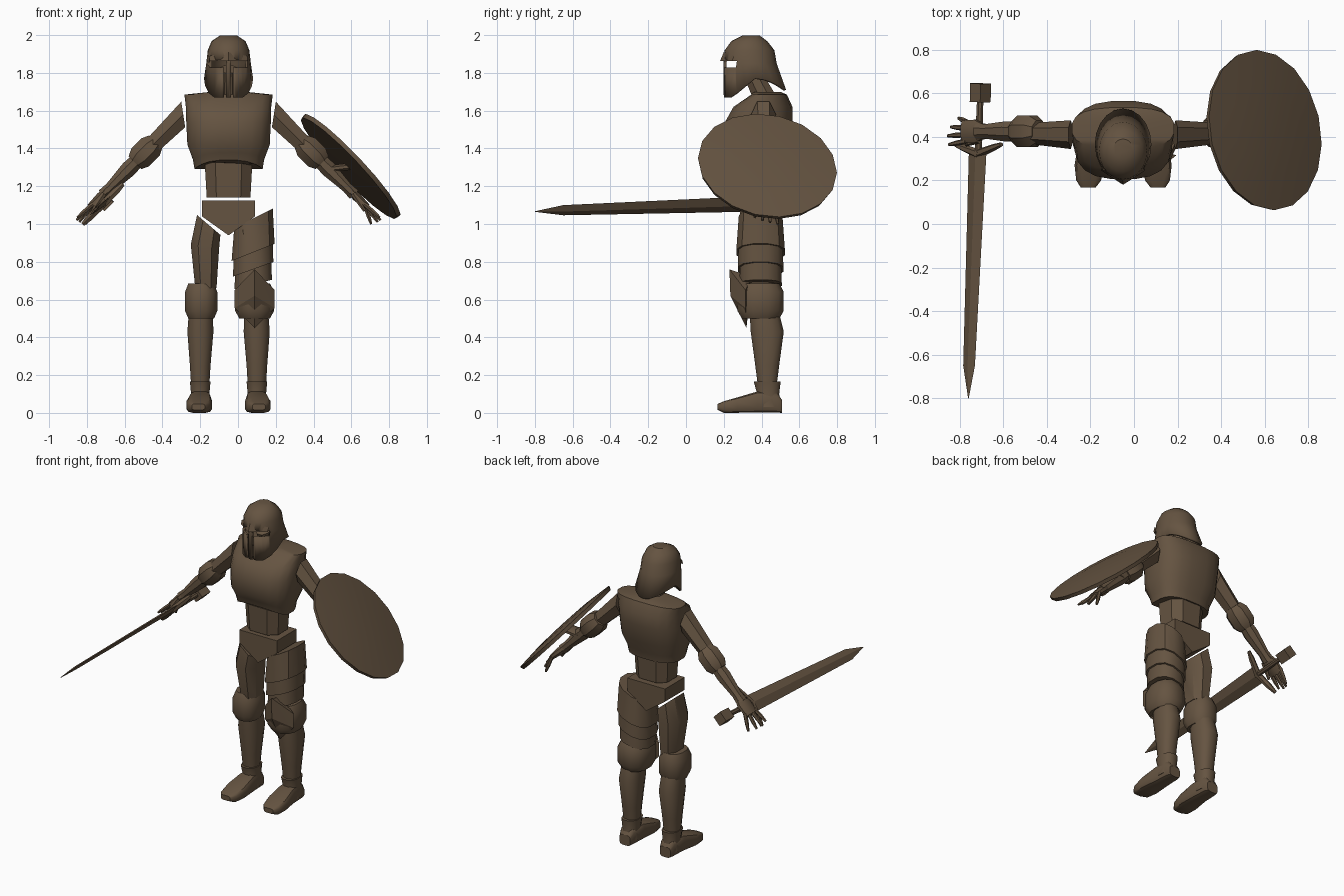
import bpy, bmesh, math
from mathutils import Vector as V

if "Cube" in bpy.data.objects:
    bpy.data.objects.remove(bpy.data.objects["Cube"])

CX = -0.05          # body centre line
YA = 0.425          # arm depth
bronze = bpy.data.materials.new("dark bronze")
bronze.diffuse_color = (0.13, 0.088, 0.053, 1)
bronze.use_nodes = True
bronze.node_tree.nodes["Principled BSDF"].inputs["Base Color"].default_value = bronze.diffuse_color


def finish(name, bm, angle=35):
    bmesh.ops.recalc_face_normals(bm, faces=bm.faces)
    me = bpy.data.meshes.new(name)
    bm.to_mesh(me)
    bm.free()
    ob = bpy.data.objects.new(name, me)
    bpy.context.collection.objects.link(ob)
    me.materials.append(bronze)
    bpy.ops.object.select_all(action='DESELECT')
    ob.select_set(True)
    bpy.context.view_layer.objects.active = ob
    bpy.ops.object.shade_smooth_by_angle(angle=math.radians(angle))
    return ob


def loft(name, rings, caps=(True, True), angle=35):
    bm = bmesh.new()
    rows = [[bm.verts.new(p) for p in r] for r in rings]
    n = len(rows[0])
    for a, b in zip(rows, rows[1:]):
        for i in range(n):
            j = (i + 1) % n
            bm.faces.new((a[i], a[j], b[j], b[i]))
    for row, cap in zip((rows[0], rows[-1]), caps):
        if cap:
            bm.faces.new(row)
    return finish(name, bm, angle)


def hull(name, pts, angle=35):
    bm = bmesh.new()
    for p in pts:
        bm.verts.new(p)
    bmesh.ops.convex_hull(bm, input=bm.verts)
    return finish(name, bm, angle)


def ring(c, u, v, n=12, p=2):
    c, u, v = V(c), V(u), V(v)
    f = lambda t: math.copysign(abs(t) ** (2 / p), t)
    angs = [2 * math.pi * (i + .5) / n if n > 4 else math.pi * i / 2 for i in range(n)]
    return [c + u * f(math.cos(a)) + v * f(math.sin(a)) for a in angs]


def tube(name, rows, n=12, p=2.4, **kw):
    """Upright loft: rows of (x, y, z, half width, half depth, slope)."""
    return loft(name, [ring((x, y, z), (rx, 0, rx * s), (0, ry, 0), n, p)
                       for x, y, z, rx, ry, s in rows], **kw)


def limb(name, a, b, rows, n=8, **kw):
    """Loft from a to b: rows of (fraction, thickness, width)."""
    a, b = V(a), V(b)
    d = (b - a).normalized()
    y = V((0, 1, 0)) if abs(d.y) < .9 else V((1, 0, 0))
    v = (y - d * y.dot(d)).normalized()
    u = v.cross(d)
    return loft(name, [ring(a.lerp(b, t), u * r, v * w, n) for t, r, w in rows], **kw)


# Helmet shell with low cheeks and flared neck guard
def helmet_ring(z, rx, front, back, lower=False):
    pts = []
    for i in range(20):
        a = 2 * math.pi * i / 20
        c = math.cos(a)
        zz = z
        if lower:
            zz = 1.77 - .1 * min(1, 1.3 * c) if c > 0 else 1.77 - .06 * c * c
        pts.append((CX + rx * math.sin(a), (front + back) / 2 - (back - front) / 2 * c, zz))
    return pts


helmet = loft("helmet", [helmet_ring(0, .13, .2, .53, True),
                         helmet_ring(1.85, .118, .198, .48),
                         helmet_ring(1.92, .11, .205, .468),
                         helmet_ring(1.968, .09, .24, .43),
                         helmet_ring(1.998, .045, .30, .39)], (False, True))
sol = helmet.modifiers.new("thickness", 'SOLIDIFY')
sol.thickness, sol.offset = .014, -1
cutters = []
for s in (-1, 1):
    for x0, x1, z0, z1 in ((.014, .1, 1.828, 1.862), (.014, .024, 1.6, 1.84)):
        cut = hull("slot_cutter", [(CX + s * x, y, z) for x in (x0, x1)
                                   for y in (.1, .275) for z in (z0, z1)])
        cut.hide_render = True
        cutters.append(cut)
        m = helmet.modifiers.new("slot", 'BOOLEAN')
        m.operation, m.object = 'DIFFERENCE', cut
bpy.context.view_layer.objects.active = helmet
for m in list(helmet.modifiers):
    bpy.ops.object.modifier_apply(modifier=m.name)
for c in cutters:
    bpy.data.objects.remove(c)
hull("brow", [(CX, .18, 1.862), (CX, .2, 1.91)] +
     [(CX + s * .1, y, z) for s in (-1, 1) for y, z in ((.245, 1.862), (.255, 1.89))])
limb("neck", (CX, .43, 1.64), (CX, .34, 1.82), [(0, .06, .065), (1, .05, .05)])

# Breastplate: arched lower edge, narrow at the shoulders
chest = []
for z, w, f, b in ((1.29, .182, .25, .50), (1.34, .19, .235, .51), (1.42, .22, .21, .545),
                   (1.54, .226, .205, .565), (1.62, .228, .25, .565),
                   (1.685, .236, .345, .535), (1.70, .09, .36, .50)):
    r = ring((CX, (f + b) / 2, z), (w, 0, 0), (0, (b - f) / 2, 0), 20, 2.7)
    if z < 1.4:
        for q in r:
            q.z += (1.42 - z) * .5 * max(0, (.36 - q.y) / .12) ** 2 * .9
    chest.append(r)
loft("breastplate", chest)
tube("abdomen", [(CX, .385, 1.14, .122, .10, 0), (CX, .385, 1.36, .135, .115, 0)], 8, 3)
hull("pelvis", [(CX + x, y, z) for y in (.285, .495)
                for x, z in ((-.14, 1.125), (.14, 1.125), (.14, 1.04), (0, .94), (-.14, 1.04))])

for s, side in ((-1, "right"), (1, "left")):
    X = lambda o: CX + s * o
    # Leg
    tube(side + "_thigh", [(X(.105), .385, .995, .066, .105, .85 * s),
                           (X(.125), .385, .88, .08, .115, .15 * s),
                           (X(.12), .395, .66, .06, .085, 0)], 8)
    k = 1 if s < 0 else 1.2
    kx = X(.145 if s < 0 else .138)
    tube(side + "_knee", [(kx, .395, .50, .07 * k, .085 * k, 0), (kx, .395, .54, .088 * k, .105 * k, 0),
                          (kx, .395, .64, .088 * k, .105 * k, 0), (kx, .395, .685, .07 * k, .085 * k, 0)], 12)
    tube(side + "_shin", [(X(.15), .43, .15, .05, .052, 0), (X(.15), .43, .25, .056, .065, 0),
                          (X(.149), .43, .43, .071, .09, 0), (X(.147), .415, .53, .065, .08, 0)])
    tube(side + "_ankle_cuff", [(X(.15), .435, .03, .056, .07, 0), (X(.15), .435, .10, .05, .06, 0),
                                (X(.15), .43, .165, .056, .073, 0)])
    loft(side + "_foot", [ring((X(.15 + o), y, (z0 + z1) / 2), (w, 0, 0), (0, 0, (z1 - z0) / 2), 12, 4)
                          for y, z0, z1, w, o in ((.508, 0, .07, .04, 0), (.48, 0, .11, .05, 0),
                                                  (.38, 0, .115, .056, 0), (.27, 0, .082, .069, .005),
                                                  (.2, 0, .062, .058, .008), (.168, .015, .048, .035, .01))])
    # Arm
    loft(side + "_upper_arm", [ring((X(.24), .41, 1.58), (s * .012, 0, .078), (0, .066, 0), 6),
                               ring((X(.41), .415, 1.41), (s * .03, 0, .042), (0, .05, 0), 6)], angle=20)
    limb(side + "_elbow", (X(.385), YA, 1.435), (X(.495), YA, 1.325),
         [(0, .052, .055), (.25, .072, .078), (.75, .072, .078), (1, .052, .055)])
    limb(side + "_forearm", (X(.47), YA, 1.35), (X(.665), YA, 1.155),
         [(0, .04, .045), (.3, .046, .05), (.8, .03, .036), (1, .034, .042)])
    # Hand
    limb(side + "_palm", (X(.64), YA, 1.18), (X(.735), YA, 1.09),
         [(0, .022, .035), (.4, .026, .058), (1, .018, .055)])
    for i, (tx, tz) in enumerate(((.80, 1.035), (.805, 1.02), (.79, 1.01), (.755, 1.0))):
        o = (i - 1.5) * .03
        limb(side + "_finger", (X(.72), YA + o, 1.105), (X(tx), YA + o * 1.35, tz),
             [(0, .013, .013), (.6, .012, .012), (1, .007, .007)], 6)
    limb(side + "_thumb", (X(.66), .385, 1.16), (X(.72), .365, 1.07),
         [(0, .016, .016), (1, .009, .009)], 6)

# Banded thigh guard and pointed kneecap on the left leg
for z0, z1, r0, r1, t0, t1 in ((1.03, .85, .105, .117, .5, .4), (.89, .76, .106, .11, .4, .36),
                               (.80, .68, .098, .102, .36, .25)):
    tube("thigh_band", [(.082, .395, z0, r0, r0 * 1.13, t0), (.08, .395, z1, r1, r1 * 1.13, t1)], 12)
hull("kneecap", [(.088, .23, .76), (.088, .235, .62), (.088, .32, .45), (.088, .35, .72)] +
     [(.088 + s * .106, .315, z) for s in (-1, 1) for z in (.555, .65)], 20)

# Round shield, tilted outward
nrm = V((.72, .15, .68)).normalized()
su = V((0, 1, 0)).cross(nrm).normalized()
sv = nrm.cross(su)
sc = V((.597, .43, 1.305))
loft("shield", [ring(sc + nrm * h, su * r, sv * r, 18)
                for h, r in ((-.018, .15), (-.015, .365), (.008, .372), (.022, .22), (.027, .06))], angle=40)
limb("shield_strap", (.47, YA, 1.29), sc, [(0, .02, .05), (1, .02, .05)])

# Sword
W, T = V((.707, 0, .707)), V((-.707, 0, .707))
loft("blade", [ring(c, W * w, T * t, 4) for c, w, t in
               (((-.718, .32, 1.105), .057, .014), ((-.757, -.65, 1.073), .038, .010),
                ((-.76, -.8, 1.066), .002, .002))], angle=10)
hilt = V((-.715, .32, 1.105))
for s in (-1, 1):
    limb("crossguard", hilt - W * s * .01, hilt + W * s * .15 + V((0, .045, 0)),
         [(0, .022, .022), (.7, .02, .016), (1, .012, .010)], 6, angle=20)
limb("grip", hilt, (-.706, .57, 1.115), [(0, .018, .018), (1, .016, .016)])
limb("pommel", (-.706, .56, 1.115), (-.704, .645, 1.118), [(0, .048, .048), (1, .048, .048)], 4)
